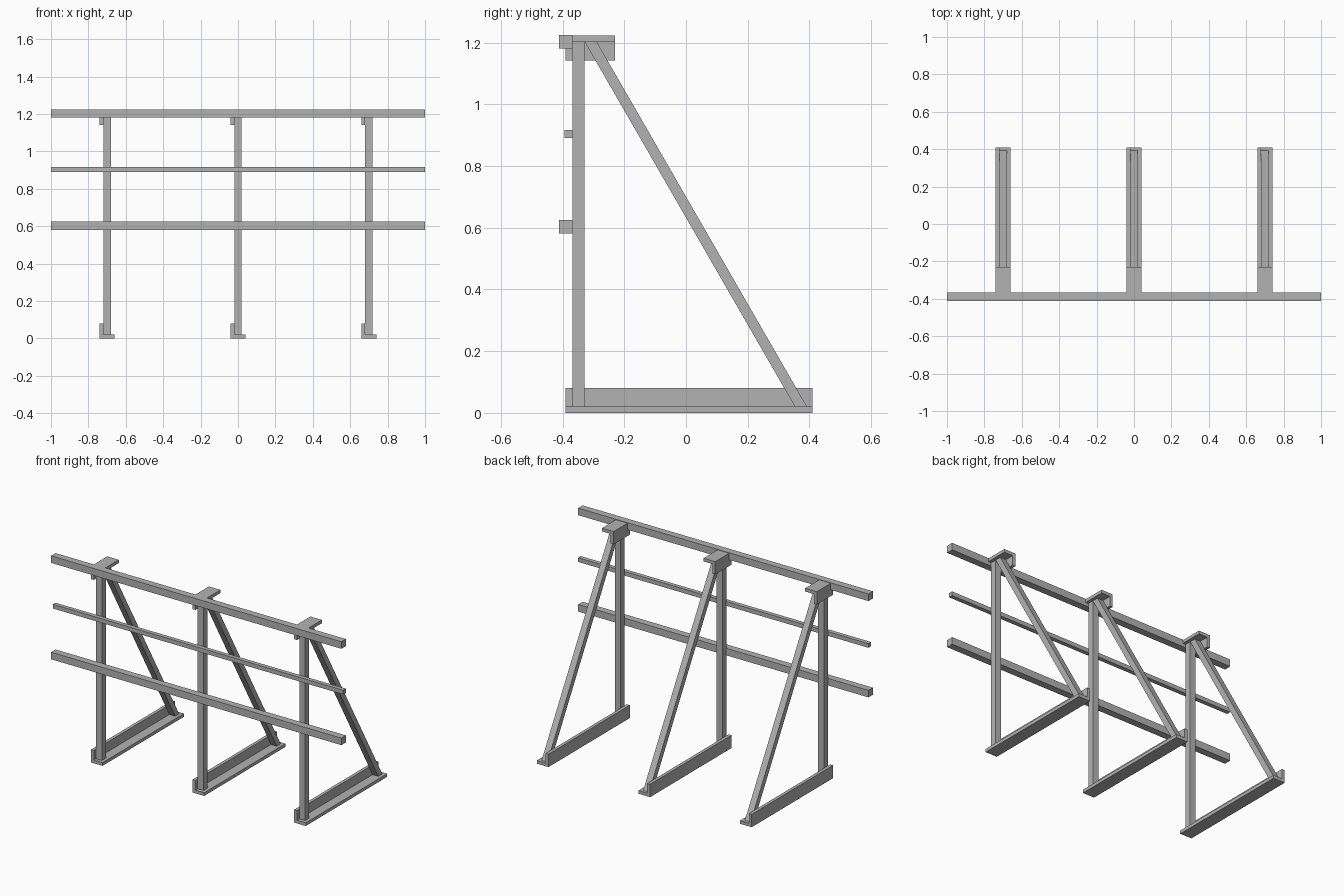
import bpy
import bmesh

cube = bpy.data.objects.get("Cube")
if cube:
    bpy.data.objects.remove(cube, do_unlink=True)

steel = bpy.data.materials.new("grey_steel")
steel.use_nodes = True
grey = (0.45, 0.45, 0.45, 1)
steel.diffuse_color = grey
steel.node_tree.nodes["Principled BSDF"].inputs["Base Color"].default_value = grey


def extrude_profile(name, points, axis, start, end):
    """Extrude a closed 2D profile along x (points are y,z) or y (points are x,z)."""
    bm = bmesh.new()
    place = (lambda a, b: (start, a, b)) if axis == "x" else (lambda a, b: (a, start, b))
    face = bm.faces.new([bm.verts.new(place(a, b)) for a, b in points])
    result = bmesh.ops.extrude_face_region(bm, geom=[face])
    verts = [g for g in result["geom"] if isinstance(g, bmesh.types.BMVert)]
    depth = end - start
    bmesh.ops.translate(bm, verts=verts, vec=(depth, 0, 0) if axis == "x" else (0, depth, 0))
    bmesh.ops.recalc_face_normals(bm, faces=bm.faces)
    mesh = bpy.data.meshes.new(name)
    bm.to_mesh(mesh)
    bm.free()
    mesh.materials.append(steel)
    obj = bpy.data.objects.new(name, mesh)
    bpy.context.collection.objects.link(obj)
    return obj


def rect(a0, a1, b0, b1):
    return [(a0, b0), (a1, b0), (a1, b1), (a0, b1)]


def angle_profile(x, z, up):
    """L section: a flat plate at height z with a flange on its left edge."""
    outer, inner, far = x - 0.04, x - 0.02, x + 0.04
    return [(outer, z), (far, z), (far, z + up * 0.02), (inner, z + up * 0.02),
            (inner, z + up * 0.08), (outer, z + up * 0.08)]


# Three triangular support frames
for side, x in (("right", -0.7), ("middle", 0), ("left", 0.7)):
    extrude_profile(side + "_base_angle", angle_profile(x, 0, 1), "y", -0.39, 0.41)
    extrude_profile(side + "_top_angle", angle_profile(x, 1.222, -1), "y", -0.39, -0.23)
    extrude_profile(side + "_post", rect(-0.368, -0.329, 0.02, 1.202), "x", x - 0.02, x + 0.02)
    brace = [(0.353, 0.02), (0.392, 0.02), (-0.289, 1.202), (-0.328, 1.202)]
    extrude_profile(side + "_brace", brace, "x", x - 0.02, x + 0.02)

# Long horizontal rails on the front
for name, z, size in (("top_rail", 1.203, 0.044), ("middle_rail", 0.903, 0.026),
                      ("lower_rail", 0.603, 0.044)):
    half = size / 2
    extrude_profile(name, rect(-0.367 - size, -0.367, z - half, z + half), "x", -1, 1)
